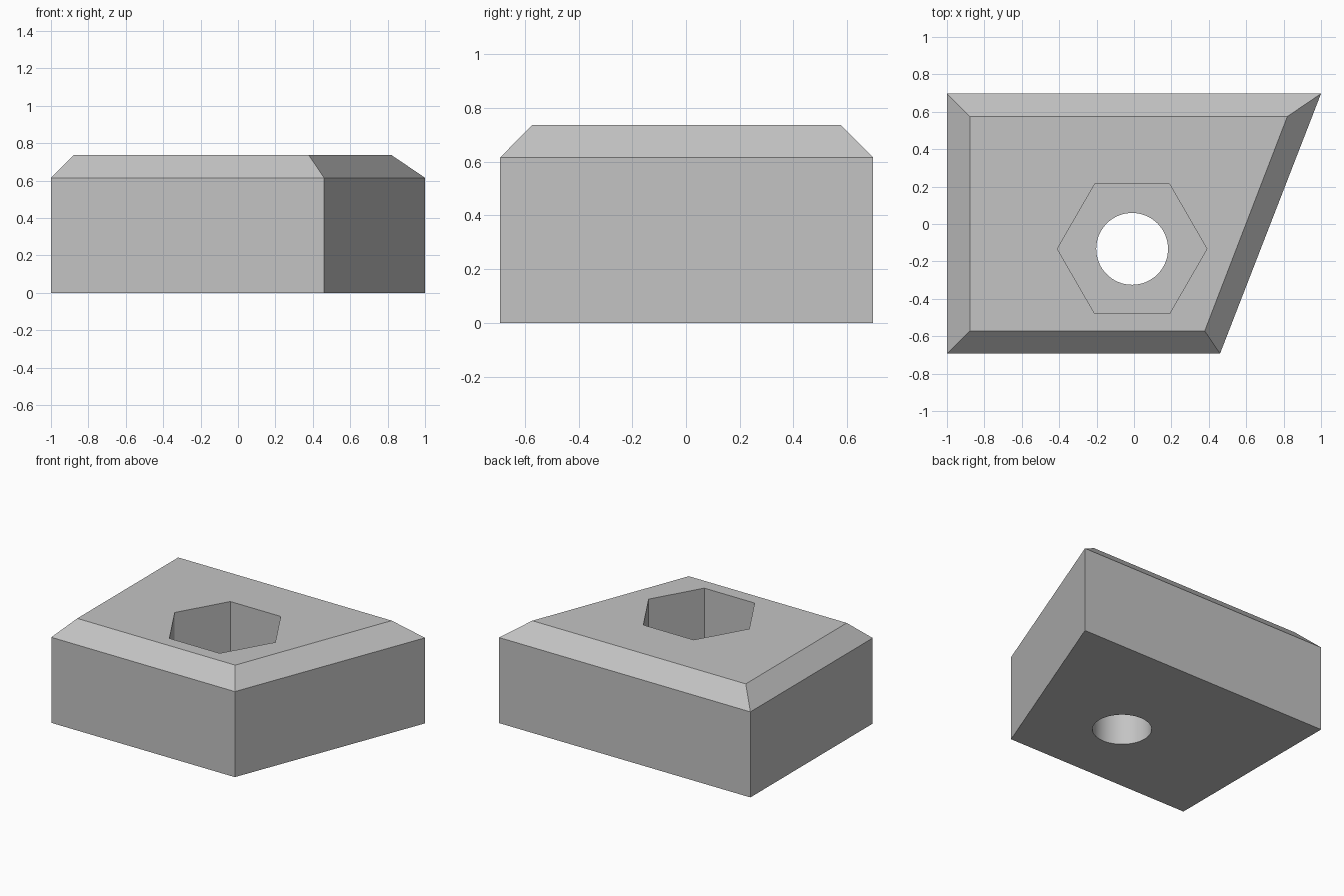
import bpy, bmesh, math

cube = bpy.data.objects.get("Cube")
if cube:
    bpy.data.objects.remove(cube, do_unlink=True)

grey = bpy.data.materials.new("light_grey")
grey.use_nodes = True
colour = (0.55, 0.55, 0.55, 1)
grey.diffuse_color = colour
grey.node_tree.nodes["Principled BSDF"].inputs["Base Color"].default_value = colour


def loft(name, rings):
    """Solid through matching rings of 3D points, capped at both ends."""
    bm = bmesh.new()
    loops = [[bm.verts.new(p) for p in ring] for ring in rings]
    n = len(loops[0])
    bm.faces.new(loops[0][::-1])
    bm.faces.new(loops[-1])
    for low, high in zip(loops, loops[1:]):
        for i in range(n):
            j = (i + 1) % n
            bm.faces.new((low[i], low[j], high[j], high[i]))
    mesh = bpy.data.meshes.new(name)
    bm.to_mesh(mesh)
    bm.free()
    mesh.materials.append(grey)
    obj = bpy.data.objects.new(name, mesh)
    bpy.context.collection.objects.link(obj)
    return obj


def prism(name, sides, radius, z0, z1):
    """Regular upright prism on the bolt axis, first corner towards +x."""
    def ring(z):
        return [(-0.01 + radius * math.cos(math.tau * i / sides),
                 -0.133 + radius * math.sin(math.tau * i / sides), z)
                for i in range(sides)]
    return loft(name, [ring(z0), ring(z1)])


# Slanted block with a chamfered top rim
outline = [(-1, -0.693), (0.46, -0.693), (1, 0.697), (-1, 0.697)]
rim = [(-0.878, -0.572), (0.378, -0.572), (0.82, 0.575), (-0.878, 0.575)]
body = loft("slanted_block", [[(x, y, z) for x, y in pts] for pts, z in
                              ((outline, 0), (outline, 0.615), (rim, 0.737))])

# Hexagonal pocket from above and round bolt hole through the base
cutters = [prism("hex_pocket_cutter", 6, 0.4, 0.245, 1),
           prism("bolt_hole_cutter", 64, 0.192, -0.2, 0.5)]
bpy.ops.object.select_all(action="DESELECT")
bpy.context.view_layer.objects.active = body
body.select_set(True)
for cutter in cutters:
    cutter.hide_render = True
    mod = body.modifiers.new(cutter.name, "BOOLEAN")
    mod.operation = "DIFFERENCE"
    mod.solver = "EXACT"
    mod.object = cutter
    bpy.ops.object.modifier_apply(modifier=mod.name)
    bpy.data.objects.remove(cutter, do_unlink=True)

bpy.ops.object.shade_smooth_by_angle(angle=math.radians(25))
